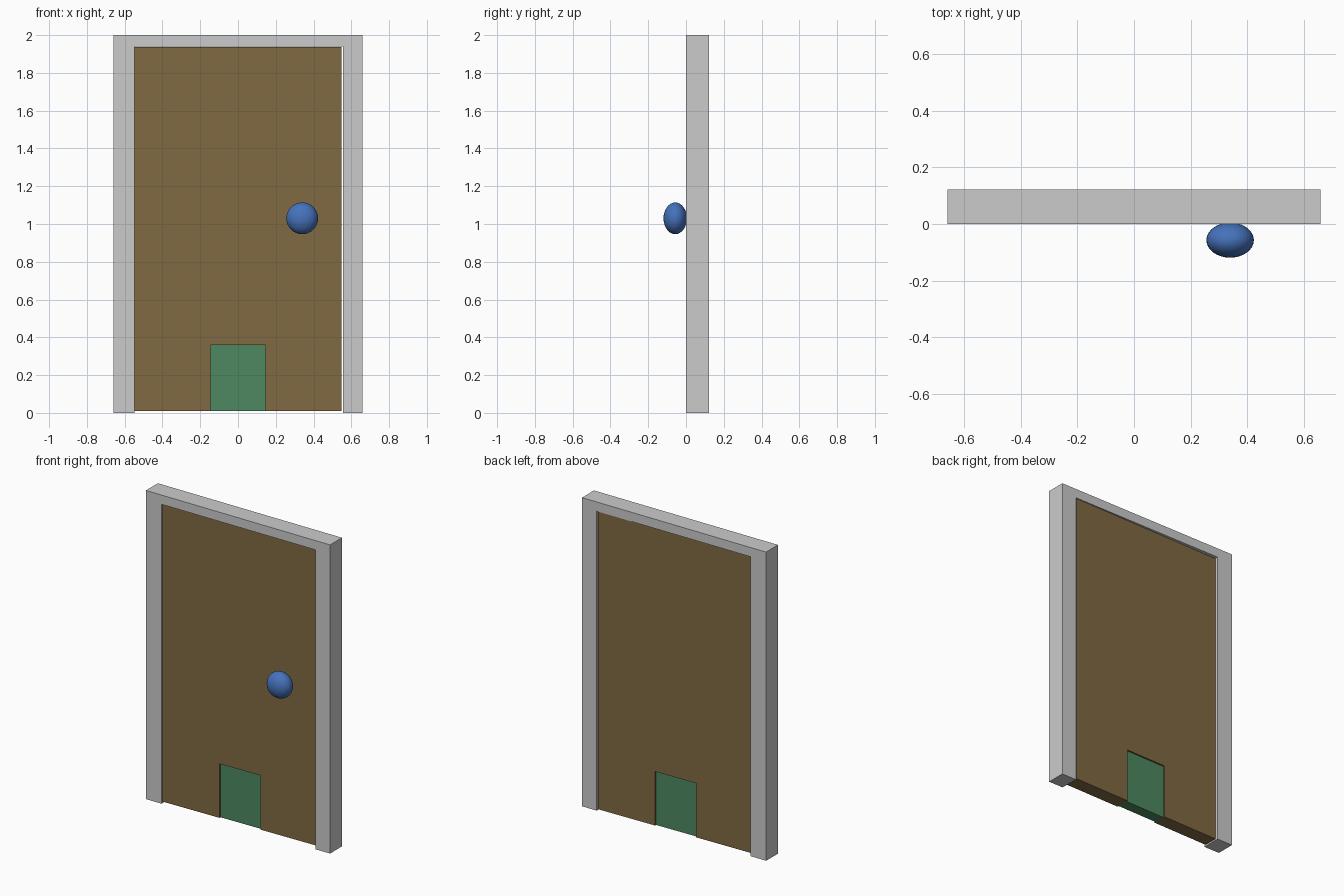
import bpy, bmesh, math
from mathutils import Matrix, Vector

if "Cube" in bpy.data.objects:
    bpy.data.objects.remove(bpy.data.objects["Cube"])


def paint(obj, name, rgb):
    mat = bpy.data.materials.new(name)
    mat.diffuse_color = (*rgb, 1)
    mat.use_nodes = True
    mat.node_tree.nodes["Principled BSDF"].inputs["Base Color"].default_value = mat.diffuse_color
    obj.data.materials.append(mat)


def slab(name, outline, y0, y1):
    """Extrude an (x, z) outline from y0 to y1."""
    bm = bmesh.new()
    face = bm.faces.new([bm.verts.new((x, y0, z)) for x, z in outline])
    ext = bmesh.ops.extrude_face_region(bm, geom=[face])
    verts = [g for g in ext["geom"] if isinstance(g, bmesh.types.BMVert)]
    bmesh.ops.translate(bm, verts=verts, vec=(0, y1 - y0, 0))
    bmesh.ops.recalc_face_normals(bm, faces=bm.faces)
    mesh = bpy.data.meshes.new(name)
    bm.to_mesh(mesh)
    bm.free()
    obj = bpy.data.objects.new(name, mesh)
    bpy.context.collection.objects.link(obj)
    return obj


# Door frame: two jambs and a lintel in one piece
slab("door_frame", [(-0.66, 0), (-0.66, 2), (0.66, 2), (0.66, 0),
                    (0.555, 0), (0.555, 1.94), (-0.548, 1.94), (-0.548, 0)], 0, 0.122)

# Door leaf with a notch for the pet flap
door = slab("door", [(-0.547, 0.01), (-0.547, 1.938), (0.549, 1.938), (0.549, 0.01),
                     (0.145, 0.01), (0.145, 0.36), (-0.145, 0.36), (-0.145, 0.01)], 0.01, 0.102)
paint(door, "brown_wood", (0.22, 0.145, 0.055))

# Pet flap, recessed on both sides
flap = slab("pet_flap", [(-0.145, 0.01), (-0.145, 0.36), (0.145, 0.36), (0.145, 0.01)], 0.02, 0.092)
paint(flap, "green_flap", (0.075, 0.25, 0.12))

# The leaf stands very slightly ajar, turned about its left hinge
hinge = Vector((-0.547, 0.01, 0))
turn = Matrix.Translation(hinge) @ Matrix.Rotation(math.radians(0.9), 4, "Z") @ Matrix.Translation(-hinge)
for part in (door, flap):
    part.data.transform(turn)

# Flattened round knob
bpy.ops.mesh.primitive_uv_sphere_add(segments=32, ring_count=16, radius=1, location=(0.34, -0.057, 1.03))
knob = bpy.context.object
knob.name = "door_knob"
knob.scale = (0.084, 0.062, 0.084)
bpy.ops.object.transform_apply(location=False, rotation=False, scale=True)
bpy.ops.object.shade_smooth()
paint(knob, "blue_knob", (0.06, 0.17, 0.5))
